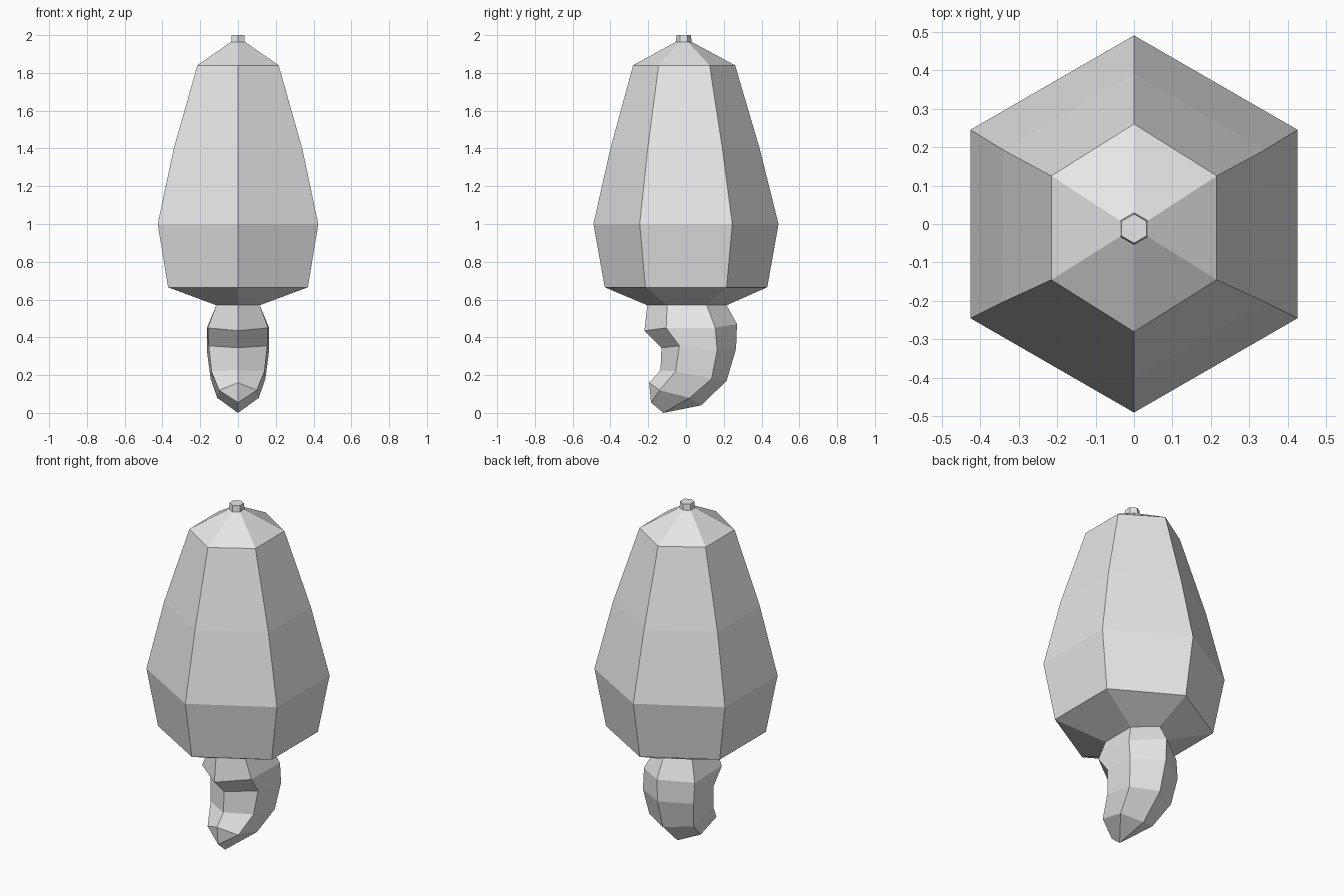
import bpy
import bmesh

cube = bpy.data.objects.get("Cube")
if cube:
    bpy.data.objects.remove(cube, do_unlink=True)

grey = bpy.data.materials.new("plain grey")
grey.use_nodes = True
COLOUR = (0.8, 0.8, 0.8, 1)
grey.diffuse_color = COLOUR
grey.node_tree.nodes["Principled BSDF"].inputs["Base Color"].default_value = COLOUR


def hexagon(z, half_x, half_y, cy=0.0):
    """Six-sided ring with corners on the front and back."""
    side = half_y / 2
    return [(0, cy - half_y, z), (half_x, cy - side, z), (half_x, cy + side, z),
            (0, cy + half_y, z), (-half_x, cy + side, z), (-half_x, cy - side, z)]


def bent_ring(front, side_front, side_back, back):
    """Mirrored six-sided ring from side-profile points; sides add a half width."""
    (fy, fz), (ay, az, ax), (by, bz, bx), (ky, kz) = front, side_front, side_back, back
    return [(0, fy, fz), (ax, ay, az), (bx, by, bz),
            (0, ky, kz), (-bx, by, bz), (-ax, ay, az)]


def loft(name, rings):
    bm = bmesh.new()
    loops = [[bm.verts.new(p) for p in ring] for ring in rings]
    for low, high in zip(loops, loops[1:]):
        for i in range(6):
            j = (i + 1) % 6
            bm.faces.new((low[i], low[j], high[j], high[i]))
    bm.faces.new(loops[0][::-1])
    bm.faces.new(loops[-1])
    bmesh.ops.remove_doubles(bm, verts=bm.verts[:], dist=0.0005)
    bmesh.ops.recalc_face_normals(bm, faces=bm.faces[:])
    mesh = bpy.data.meshes.new(name)
    bm.to_mesh(mesh)
    bm.free()
    mesh.materials.append(grey)
    obj = bpy.data.objects.new(name, mesh)
    bpy.context.collection.objects.link(obj)
    return obj


# Fruit body with its sloping shoulder
loft("fruit_body", [
    hexagon(0.57, 0.115, 0.21, 0.005),
    hexagon(0.665, 0.37, 0.43),
    hexagon(1.0, 0.425, 0.49),
    hexagon(1.4, 0.34, 0.395, -0.005),
    hexagon(1.84, 0.215, 0.27, -0.01),
    hexagon(1.965, 0.035, 0.04, -0.012),
])

# Stem stub on top
loft("stem", [
    hexagon(1.96, 0.036, 0.042, -0.012),
    hexagon(2.0, 0.033, 0.038, -0.012),
])

# Curved nut hanging below, from the pointed tip up to the fruit
tip_front, tip_back = (-0.185, 0.055), (-0.12, 0.0)
loft("hanging_nut", [
    bent_ring(tip_front, (*tip_front, 0), (*tip_back, 0), tip_back),
    bent_ring((-0.195, 0.16), (-0.14, 0.12, 0.10), (0.02, 0.08, 0.11), (0.08, 0.04)),
    bent_ring((-0.135, 0.225), (-0.055, 0.22, 0.14), (0.135, 0.18, 0.145), (0.215, 0.17)),
    bent_ring((-0.13, 0.345), (-0.035, 0.355, 0.155), (0.165, 0.33, 0.165), (0.265, 0.34)),
    bent_ring((-0.22, 0.435), (-0.105, 0.45, 0.16), (0.155, 0.45, 0.165), (0.27, 0.47)),
    hexagon(0.57, 0.115, 0.21, 0.005),
])
